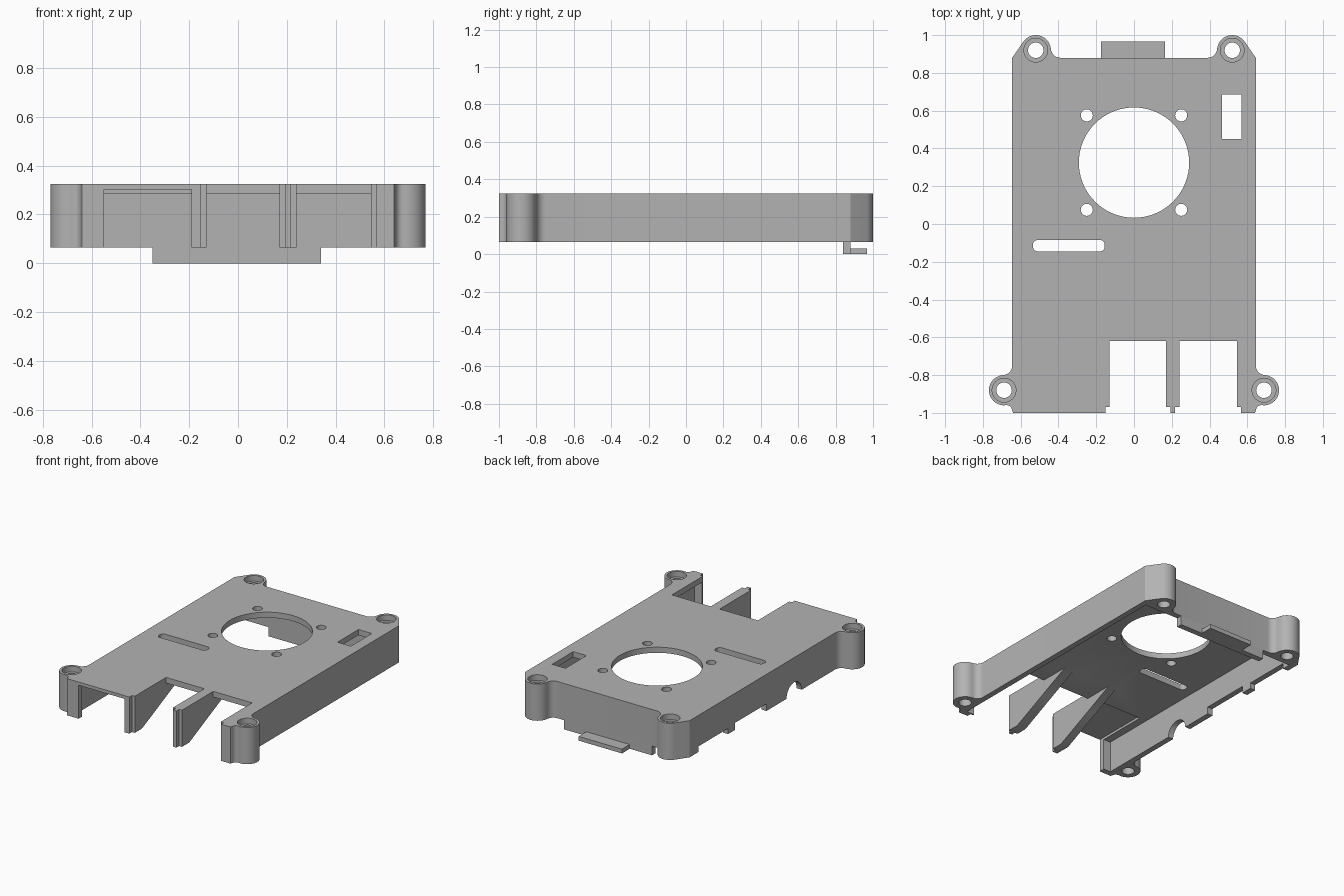
import bpy, bmesh
from math import sin, cos, radians
from mathutils import Vector

cube = bpy.data.objects.get("Cube")
if cube:
    bpy.data.objects.remove(cube, do_unlink=True)

grey = bpy.data.materials.new("plain grey")
grey.use_nodes = True
GREY = (0.45, 0.45, 0.45, 1)
grey.diffuse_color = GREY
grey.node_tree.nodes["Principled BSDF"].inputs["Base Color"].default_value = GREY

BOTTOM, UNDER, TOP = 0.065, 0.285, 0.325


def extrude(name, points, shift):
    """Prism from a closed loop of 3D points."""
    bm = bmesh.new()
    face = bm.faces.new([bm.verts.new(p) for p in points])
    new = bmesh.ops.extrude_face_region(bm, geom=[face])["geom"]
    verts = [v for v in new if isinstance(v, bmesh.types.BMVert)]
    bmesh.ops.translate(bm, verts=verts, vec=Vector(shift))
    bmesh.ops.recalc_face_normals(bm, faces=bm.faces)
    mesh = bpy.data.meshes.new(name)
    bm.to_mesh(mesh)
    bm.free()
    mesh.materials.append(grey)
    obj = bpy.data.objects.new(name, mesh)
    bpy.context.collection.objects.link(obj)
    return obj


def slab(name, outline, z0, z1):
    return extrude(name, [(x, y, z0) for x, y in outline], (0, 0, z1 - z0))


def box(name, x0, x1, y0, y1, z0, z1):
    return slab(name, [(x0, y0), (x1, y0), (x1, y1), (x0, y1)], z0, z1)


def arc(cx, cy, r, a0, a1, n):
    steps = [radians(a0 + (a1 - a0) * i / n) for i in range(n + 1)]
    return [(cx + r * cos(a), cy + r * sin(a)) for a in steps]


def disc(name, x, y, r, z0, z1, n=32):
    return slab(name, arc(x, y, r, 0, 360, n)[:-1], z0, z1)


def combine(target, tool, operation="DIFFERENCE"):
    mod = target.modifiers.new("combine", "BOOLEAN")
    mod.operation, mod.solver, mod.object = operation, "EXACT", tool
    bpy.context.view_layer.objects.active = target
    bpy.ops.object.modifier_apply(modifier=mod.name)
    bpy.data.objects.remove(tool, do_unlink=True)


# Outline: back boss, side wall and front boss on one side, then mirrored
BACK, FRONT = (0.52, 0.92), (0.688, -0.88)
half = (arc(0.39, 0.93, 0.05, -90, -4, 8)
        + arc(*BACK, 0.08, 170, 35, 18) + [(0.645, 0.88)]
        + arc(0.695, -0.75, 0.05, 180, 267, 8)
        + arc(*FRONT, 0.08, 82, -92, 22)
        + arc(0.675, -0.989, 0.03, 83, 180, 6) + [(0.64, -1)])
outline = half + [(-x, y) for x, y in reversed(half)]
shell = slab("case_shell", outline, BOTTOM, TOP)

# Hollow underside
combine(shell, box("cavity", -0.605, 0.605, -0.96, 0.84, -0.1, UNDER))

# Tapered ribs between the front ports
for x0, x1 in ((-0.19, -0.13), (0.17, 0.24)):
    side = [(-0.995, BOTTOM), (-0.89, BOTTOM), (-0.41, UNDER), (-0.41, 0.3), (-0.995, 0.3)]
    rib = extrude("rib", [(x0, y, z) for y, z in side], (x1 - x0, 0, 0))
    combine(shell, rib, "UNION")

# Front ports: two open slots with a stepped mouth, one covered opening
for x0, x1 in ((-0.13, 0.17), (0.24, 0.545)):
    combine(shell, box("port", x0, x1, -1.1, -0.62, -0.1, 0.5))
    # below the plate the port bay clears the front wall only
    combine(shell, box("port_mouth", x0 - 0.022, x1 + 0.022, -1.1, -0.97, -0.1, 0.5))
combine(shell, box("covered_port", -0.55, -0.19, -1.1, -0.6, -0.1, 0.302))

# Fan opening and its screw holes
combine(shell, disc("fan_hole", 0, 0.325, 0.292, 0, 0.5, 72))
for sx in (-1, 1):
    for sy in (-1, 1):
        combine(shell, disc("fan_screw", sx * 0.25, 0.325 + sy * 0.25, 0.032, 0, 0.5, 24))

# Pin window and rounded cable slot
combine(shell, box("pin_window", 0.465, 0.57, 0.45, 0.685, 0.2, 0.5))
slot = [p for x, y, a in ((-0.18, -0.11, 0), (-0.51, -0.11, 90), (-0.51, -0.12, 180), (-0.18, -0.12, 270))
        for p in arc(x, y, 0.025, a, a + 90, 6)]
combine(shell, slab("cable_slot", slot, 0.2, 0.5))

# Corner bosses: through hole and counterbore
for x, y in (BACK, FRONT):
    for s in (-1, 1):
        combine(shell, disc("boss_hole", s * x, y, 0.041, 0, 0.5))
        combine(shell, disc("boss_recess", s * x, y, 0.063, 0.285, 0.5))

# Side connectors cut into the lower edge of one wall
for y0, y1, z in ((0.45, 0.78, 0.105), (0.02, 0.37, 0.115)):
    combine(shell, box("side_notch", -0.7, -0.59, y0, y1, -0.1, z))
jack = [(-0.7, y, z + BOTTOM) for y, z in arc(-0.29, 0, 0.085, 0, 360, 32)[:-1]]
combine(shell, extrude("jack_notch", jack, (0.11, 0, 0)))

# Back latch
tab = box("back_tab", -0.35, 0.34, 0.84, 0.88, 0, BOTTOM)
lip = box("latch_lip", -0.175, 0.165, 0.88, 0.967, 0, 0.03)

bpy.ops.object.select_all(action="DESELECT")
shell.select_set(True)
bpy.context.view_layer.objects.active = shell
bpy.ops.object.shade_smooth_by_angle(angle=radians(30))
